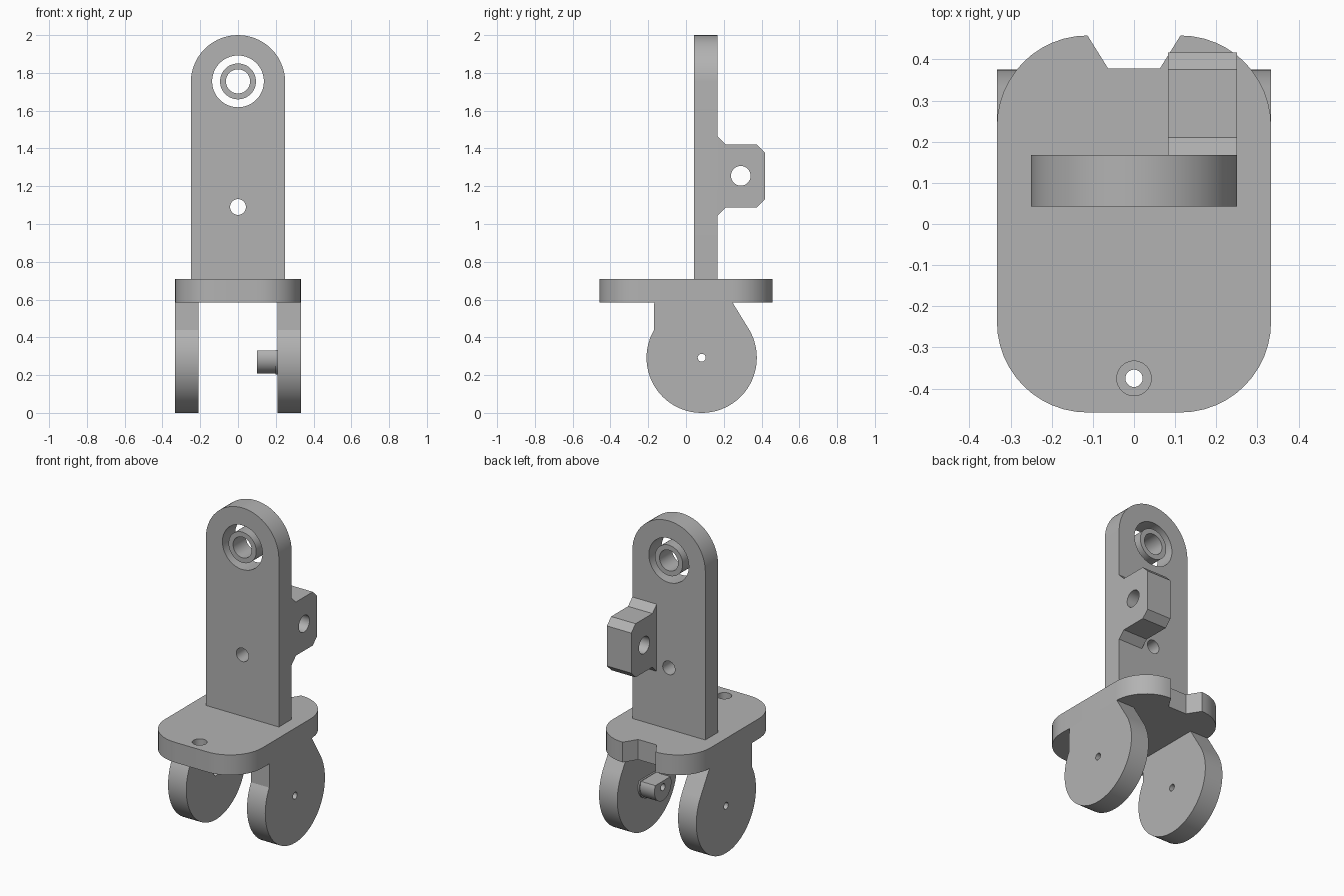
import bpy, bmesh
from math import sin, cos, pi, radians

if "Cube" in bpy.data.objects:
    bpy.data.objects.remove(bpy.data.objects["Cube"], do_unlink=True)

grey = bpy.data.materials.new("plain_grey")
grey.use_nodes = True
colour = (0.448, 0.448, 0.448, 1)
grey.diffuse_color = colour
grey.node_tree.nodes["Principled BSDF"].inputs["Base Color"].default_value = colour


def arc(cu, cv, r, start, end, steps=12):
    angles = [radians(start + (end - start) * i / steps) for i in range(steps + 1)]
    return [(cu + r * cos(a), cv + r * sin(a)) for a in angles]


def circle(cu, cv, r, steps=40):
    return arc(cu, cv, r, 0, 360, steps)[:-1]


def prism(name, outline, axis, low, high):
    """Extrude a flat outline along the x, y or z axis."""
    place = {"x": lambda u, v, w: (w, u, v),
             "y": lambda u, v, w: (u, w, v),
             "z": lambda u, v, w: (u, v, w)}[axis]
    bm = bmesh.new()
    rings = [[bm.verts.new(place(u, v, w)) for u, v in outline] for w in (low, high)]
    count = len(outline)
    for ring in rings:
        bm.faces.new(ring)
    for i in range(count):
        j = (i + 1) % count
        bm.faces.new((rings[0][i], rings[0][j], rings[1][j], rings[1][i]))
    bmesh.ops.recalc_face_normals(bm, faces=bm.faces)
    mesh = bpy.data.meshes.new(name)
    bm.to_mesh(mesh)
    bm.free()
    mesh.materials.append(grey)
    obj = bpy.data.objects.new(name, mesh)
    bpy.context.collection.objects.link(obj)
    return obj


def activate(obj):
    bpy.ops.object.select_all(action="DESELECT")
    obj.select_set(True)
    bpy.context.view_layer.objects.active = obj


def drill(obj, outline, axis, low, high):
    """Cut a prism-shaped hole and discard the cutter."""
    cutter = prism("cutter", outline, axis, low, high)
    cutter.hide_render = True
    mod = obj.modifiers.new("hole", "BOOLEAN")
    mod.operation, mod.solver, mod.object = "DIFFERENCE", "EXACT", cutter
    activate(obj)
    bpy.ops.object.modifier_apply(modifier=mod.name)
    bpy.data.objects.remove(cutter, do_unlink=True)


def finish(obj):
    activate(obj)
    bpy.ops.object.shade_smooth_by_angle(angle=radians(25))


BASE, TOP = 0.585, 0.71            # underside and top of the deck
BACK, FRONT = 0.168, 0.043         # faces of the upright
AXLE = (0.083, 0.292)              # wheel-shaped leg centre (y, z)

# Rounded deck with a tapered notch at the back
r, hx, hy = 0.22, 0.333, 0.458
cx, cy = hx - r, hy - r
outline = (arc(cx, cy, r, 0, 90) + [(0.063, 0.378), (-0.063, 0.378)]
           + arc(-cx, cy, r, 90, 180) + arc(-cx, -cy, r, 180, 270)
           + arc(cx, -cy, r, 270, 360))
deck = prism("deck", outline, "z", BASE, TOP)
drill(deck, circle(0, -0.375, 0.021), "z", 0.5, 0.8)
drill(deck, circle(0, -0.375, 0.042), "z", 0.65, 0.8)
finish(deck)

# Upright with a round top, large ring hole and small lower hole
outline = [(-0.25, TOP), (0.25, TOP)] + arc(0, 1.75, 0.25, 0, 180, 28)
upright = prism("upright", outline, "y", FRONT, BACK)
drill(upright, circle(0, 1.755, 0.137, 56), "y", 0, 0.3)
drill(upright, circle(0, 1.09, 0.042), "y", 0, 0.3)
finish(upright)

# Loose bushing inside the large hole
bushing = prism("bushing", circle(0, 1.755, 0.095, 48), "y", FRONT, BACK)
drill(bushing, circle(0, 1.755, 0.064), "y", 0, 0.3)
finish(bushing)

# Chamfered lug on the back of the upright
outline = [(BACK, 1.046), (0.21, 1.088), (0.375, 1.088), (0.417, 1.13),
           (0.417, 1.378), (0.375, 1.42), (0.21, 1.42), (BACK, 1.462)]
lug = prism("back_lug", outline, "x", 0.083, 0.25)
drill(lug, circle(0.29, 1.255, 0.052), "x", 0, 0.4)
finish(lug)

# Pair of disc-shaped legs with a straight front and slanted back neck
outline = [(0.246, BASE), (-0.168, BASE)] + arc(*AXLE, 0.292, 150, 390, 48)
for name, side in (("right_leg", -1), ("left_leg", 1)):
    low, high = sorted((side * 0.208, side * 0.333))
    leg = prism(name, outline, "x", low, high)
    drill(leg, circle(*AXLE, 0.021), "x", low - 0.1, high + 0.1)
    finish(leg)

# Flat-topped pin and its thin collar on the inside of the left leg
for name, radius, low, high in (("pin", 0.083, 0.1, 0.208),
                                ("pin_collar", 0.09, 0.198, 0.208)):
    pin = prism(name, arc(*AXLE, radius, 153, 387, 32), "x", low, high)
    drill(pin, circle(*AXLE, 0.021), "x", 0, 0.3)
    finish(pin)
